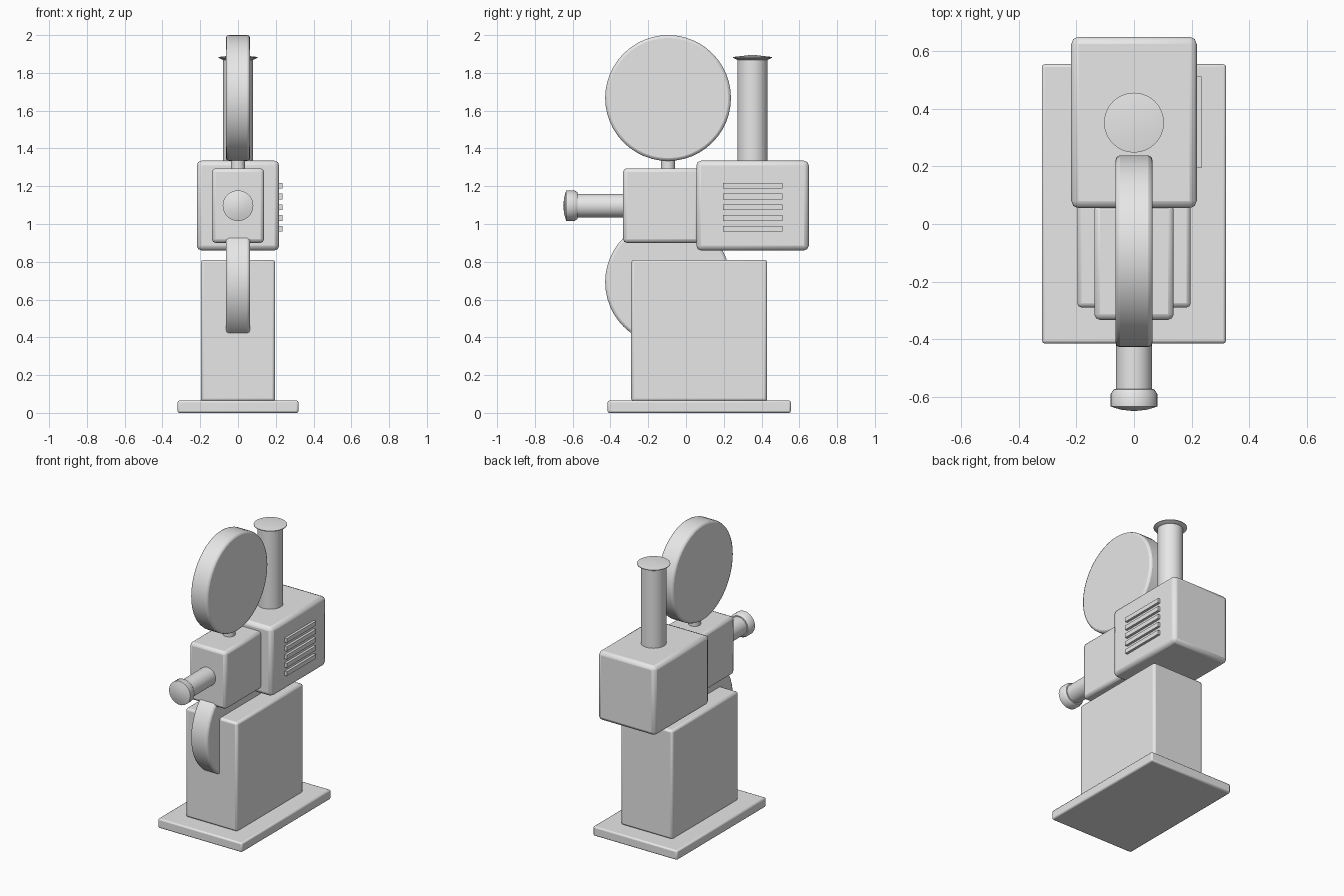
import bpy
import math
from mathutils import Matrix, Vector

if "Cube" in bpy.data.objects:
    bpy.data.objects.remove(bpy.data.objects["Cube"], do_unlink=True)

# One plain grey for the whole machine
grey = bpy.data.materials.new("plain_grey")
grey.use_nodes = True
colour = (0.8, 0.8, 0.8, 1)
grey.diffuse_color = colour
grey.node_tree.nodes["Principled BSDF"].inputs["Base Color"].default_value = colour


def finish(obj, name, bevel=0, segments=2):
    obj.name = name
    obj.data.materials.clear()
    obj.data.materials.append(grey)
    if bevel:
        mod = obj.modifiers.new("rounded_edges", "BEVEL")
        mod.width = bevel
        mod.segments = segments
        mod.limit_method = "ANGLE"
    bpy.ops.object.select_all(action="DESELECT")
    obj.select_set(True)
    bpy.context.view_layer.objects.active = obj
    bpy.ops.object.shade_smooth_by_angle(angle=math.radians(35))
    return obj


def box(name, low, high, bevel=0):
    low, high = Vector(low), Vector(high)
    bpy.ops.mesh.primitive_cube_add(size=1)
    obj = bpy.context.object
    obj.data.transform(Matrix.Translation((low + high) / 2)
                       @ Matrix.Diagonal((high - low).to_4d()))
    return finish(obj, name, bevel)


def cylinder(name, centre, radius, depth, turn="Z", sides=32, bevel=0, segments=2):
    bpy.ops.mesh.primitive_cylinder_add(vertices=sides, radius=radius, depth=depth)
    obj = bpy.context.object
    rotation = Matrix.Identity(4) if turn == "Z" else Matrix.Rotation(math.pi / 2, 4, turn)
    obj.data.transform(Matrix.Translation(centre) @ rotation)
    return finish(obj, name, bevel, segments)


def lathe(name, profile, placement, sides=32):
    """Spin a (radius, height) profile about z; end radii of 0 become poles."""
    verts, faces, rings = [], [], []
    for radius, height in profile:
        count = sides if radius else 1
        rings.append([len(verts) + i for i in range(count)])
        for i in range(count):
            a = math.tau * i / sides
            verts.append((radius * math.cos(a), radius * math.sin(a), height))
    for lower, upper in zip(rings, rings[1:]):
        for i in range(sides):
            j = (i + 1) % sides
            loop = [lower[i % len(lower)], lower[j % len(lower)],
                    upper[j % len(upper)], upper[i % len(upper)]]
            faces.append(list(dict.fromkeys(loop)))
    mesh = bpy.data.meshes.new(name)
    mesh.from_pydata(verts, [], faces)
    mesh.transform(placement)
    obj = bpy.data.objects.new(name, mesh)
    bpy.context.collection.objects.link(obj)
    return finish(obj, name)


# Stand
box("base_plate", (-0.32, -0.415, 0), (0.32, 0.555, 0.065), 0.01)
box("pedestal", (-0.197, -0.29, 0.06), (0.197, 0.43, 0.81), 0.015)

# Projector head
box("gate_housing", (-0.138, -0.333, 0.9), (0.138, 0.07, 1.295), 0.02)
box("lamp_house", (-0.218, 0.055, 0.86), (0.218, 0.65, 1.335), 0.025)

# Cooling vents on the left side of the lamp house
for i in range(5):
    z = 0.975 + i * 0.057
    box(f"vent_{i + 1}", (0.21, 0.195, z - 0.015), (0.235, 0.512, z + 0.015))

# Film reels: one above the head, one sunk into the pedestal
for name, z in (("upper_reel", 1.667), ("lower_reel", 0.692)):
    cylinder(name, (0, -0.095, z), 0.333, 0.128, "Y", 48, 0.015)
cylinder("reel_stem", (0, -0.095, 1.315), 0.038, 0.09)

# Chimney with a flared, shallow cone cap
cylinder("chimney", (0, 0.352, 1.6), 0.08, 0.56)
cap = [(0, 1.868), (0.08, 1.868), (0.104, 1.88), (0.104, 1.884), (0, 1.896)]
lathe("chimney_cap", cap, Matrix.Translation((0, 0.352, 0)))

# Lens barrel and its domed front ring, pointing forward
cylinder("lens_barrel", (0, -0.45, 1.097), 0.063, 0.28, "X")
ring = [(0, 0.57), (0.07, 0.574), (0.081, 0.59), (0.081, 0.634),
        (0.045, 0.645), (0, 0.65)]
lathe("lens_ring", ring, Matrix.Translation((0, 0, 1.097))
      @ Matrix.Rotation(math.pi / 2, 4, "X"))
